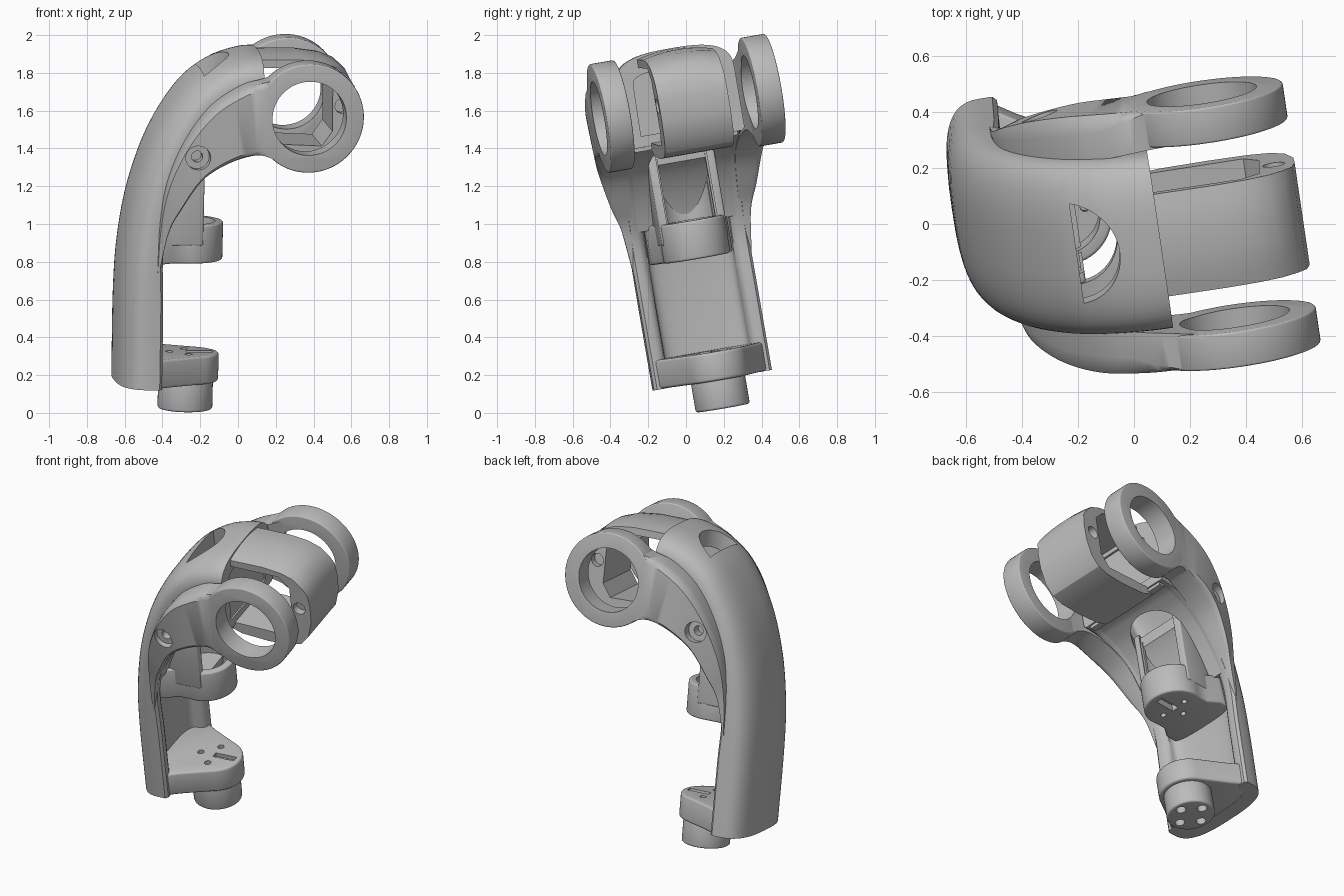
import bpy, bmesh, math
from mathutils import Matrix, Vector

if "Cube" in bpy.data.objects:
    bpy.data.objects.remove(bpy.data.objects["Cube"])

grey = bpy.data.materials.new("plain_grey")
grey.diffuse_color = (0.5, 0.5, 0.5, 1)
grey.use_nodes = True
grey.node_tree.nodes["Principled BSDF"].inputs["Base Color"].default_value = grey.diffuse_color

# the whole link is tilted; parts are built upright and symmetric in y
TILT = (Matrix.Translation((0, 0, 1)) @ Matrix.Rotation(math.radians(8.4), 4, 'Z')
        @ Matrix.Rotation(math.radians(9.8), 4, 'X') @ Matrix.Translation((0, 0.065, -1)))


def finish(name, bm):
    bmesh.ops.recalc_face_normals(bm, faces=bm.faces)
    bm.transform(TILT)
    me = bpy.data.meshes.new(name)
    bm.to_mesh(me)
    bm.free()
    me.materials.append(grey)
    ob = bpy.data.objects.new(name, me)
    bpy.context.collection.objects.link(ob)
    return ob


def loft(name, rings):
    """Skin closed rings of points and cap both ends."""
    bm = bmesh.new()
    vs = [[bm.verts.new(p) for p in r] for r in rings]
    n = len(vs[0])
    for a, b in zip(vs, vs[1:]):
        for i in range(n):
            j = (i + 1) % n
            bm.faces.new((a[i], a[j], b[j], b[i]))
    bm.faces.new(vs[0])
    bm.faces.new(vs[-1][::-1])
    return finish(name, bm)


def prism(name, pts, lo, hi, axis='Z'):
    """Extrude an outline: xy outline along z, or xz outline along y."""
    if axis == 'Z':
        return loft(name, [[(a, b, h) for a, b in pts] for h in (lo, hi)])
    return loft(name, [[(a, h, b) for a, b in pts] for h in (lo, hi)])


def arc(cx, cy, r, a0=0, a1=360, n=48):
    full = a1 - a0 == 360
    return [(cx + r * math.cos(math.radians(a0 + (a1 - a0) * i / (n if full else n - 1))),
             cy + r * math.sin(math.radians(a0 + (a1 - a0) * i / (n if full else n - 1))))
            for i in range(n)]


def box(x0, x1, y0, y1):
    return [(x0, y0), (x1, y0), (x1, y1), (x0, y1)]


def smooth_rows(rows, steps=5):
    """Catmull-Rom interpolation of rows of numbers."""
    rows = [Vector(r) for r in rows]
    out = []
    for i in range(len(rows) - 1):
        p0, p1, p2 = rows[max(i - 1, 0)], rows[i], rows[i + 1]
        p3 = rows[min(i + 2, len(rows) - 1)]
        for k in range(steps):
            t = k / steps
            out.append(0.5 * (2 * p1 + (p2 - p0) * t + (2 * p0 - 5 * p1 + 4 * p2 - p3) * t * t
                              + (3 * p1 - p0 - 3 * p2 + p3) * t ** 3))
    return out + [rows[-1]]


def cut(ob, cutters, bevel=0):
    """Subtract cutters, optionally round edges, and bake the result."""
    if bevel:
        m = ob.modifiers.new("round", 'BEVEL')
        m.width, m.segments, m.limit_method = bevel, 3, 'ANGLE'
        m.angle_limit = math.radians(40)
    for c in cutters:
        m = ob.modifiers.new("cut", 'BOOLEAN')
        m.object, m.operation, m.solver = c, 'DIFFERENCE', 'EXACT'
    bpy.context.view_layer.update()
    ev = ob.evaluated_get(bpy.context.evaluated_depsgraph_get())
    me = bpy.data.meshes.new_from_object(ev)
    ob.modifiers.clear()
    ob.data = me
    for c in cutters:
        c.hide_render = True
        helpers.add(c)


helpers = set()
AX = -0.25          # x of the lower joint axis
RX, RZ = 0.307, 1.637   # centre of the upper rings

# curved shell: outer line x, z and side edge line x, z
spine = smooth_rows([(-.632, .15, -.42, .15), (-.636, .6, -.425, .6), (-.622, .9, -.43, .9),
                     (-.572, 1.2, -.37, 1.1), (-.467, 1.5, -.27, 1.27), (-.31, 1.747, -.16, 1.37),
                     (-.15, 1.872, -.06, 1.42), (0, 1.925, 0, 1.435), (.085, 1.933, .08, 1.44)])


def shell_ring(row):
    o, e = Vector((row[0], row[1])), Vector((row[2], row[3]))
    d = (e - o).normalized()
    depth = (e - o).length

    def crown(w, top, sag, e, n=24):
        pts = []
        for i in range(n + 1):
            a = math.pi * i / n
            c, s = math.cos(a), abs(math.sin(a))
            pts.append((math.copysign(abs(c) ** e * w, c), top + sag * (1 - s ** e)))
        return pts
    lip = [(.235, depth - .025), (.25, depth - .008), (.27, depth), (.305, depth), (.32, depth - .015)]
    sec = crown(.32, 0, .165, .7) + [(-y, w) for y, w in lip[::-1]]
    sec += crown(.23, .1, .07, .65)[::-1] + lip
    return [(o.x + d.x * w, y, o.y + d.y * w) for y, w in sec]


shell = loft("curved_shell", [shell_ring(r) for r in spine])

# underside panel joining the two side edges and closing the leg channel
under = []
for r in spine:
    if r[3] > .97:
        e = Vector((r[2], r[3]))
        d = (Vector((r[0], r[1])) - e).normalized()
        a, b = e + d * .001, e + d * .06
        under.append([(a.x, -.28, a.y), (a.x, .28, a.y), (b.x, .28, b.y), (b.x, -.28, b.y)])
panel = loft("underside_panel", under)
half = arc(AX, 0, .185, -80, 80, 32)
bore = prism("bore_cutter", half, 1.0, 2.2)
cut(shell, [bore])
cut(panel, [bore])
prism("shell_end_wall", box(.03, .07, -.28, .28), 1.42, 1.84)

# motor cradle and the cup beneath it
cradle = prism("motor_cradle", box(-.42, -.2, -.18, .18), .9, 1.42)
cut(cradle, [prism("cradle_cutter", arc(AX, 0, .145), .95, 1.6)], .012)
for s in (-1, 1):
    for x in (-.33, -.23):
        prism("cradle_rib", box(x, x + .02, s * .14 - .012, s * .14 + .012), 1.0, 1.36)


def bolt_cutters(z0, z1, r, rad):
    return [prism("bolt_cutter", arc(AX + rad * math.cos(k * math.pi / 2),
                                     rad * math.sin(k * math.pi / 2), r, n=16), z0, z1)
            for k in range(4)]


# cup with a fan-shaped web running back into the leg
fan = [(-.55, -.22), (-.43, -.22), (-.36, -.175)] + arc(AX, 0, .178, -100, 100, 40) \
    + [(-.36, .175), (-.43, .22), (-.55, .22)]
cup = prism("motor_cup", fan, .805, 1.01)
cut(cup, [prism("cup_cutter", arc(AX, 0, .135), .87, 1.2),
          prism("cup_slot_cutter", box(AX - .015, -.12, -.022, .022), .7, .85)]
    + bolt_cutters(.7, .95, .017, .085), .012)

# foot plate with tapered nose, and the round joint stub
nose = [(-.56, -.27), (-.44, -.3), (-.36, -.25)] + arc(AX, 0, .172, -62, 62, 28) \
    + [(-.36, .25), (-.44, .3), (-.56, .27)]
foot = prism("foot_plate", nose, .152, .305)
cut(foot, [prism("foot_slot_cutter", box(AX, -.11, -.02, .02), .28, .4)]
    + bolt_cutters(.25, .4, .02, .09), .014)
stub = prism("joint_stub", arc(AX, 0, .145), 0, .17)
cut(stub, bolt_cutters(-.05, .06, .03, .09), .012)

# side arms with ring ends: upper x, z, lower x, z, outer y, inner y
arm_rows = smooth_rows([(-.462, .78, -.452, .78, .322, .29), (-.455, 1.05, -.41, 1.0, .35, .29),
                        (-.42, 1.28, -.35, 1.13, .395, .29), (-.33, 1.5, -.25, 1.29, .44, .29),
                        (-.2, 1.68, -.13, 1.38, .468, .3), (-.04, 1.79, 0, 1.43, .475, .32),
                        (.08, 1.83, .07, 1.435, .475, .335), (.17, 1.87, .16, 1.4, .4745, .345)])
for s, side in ((-1, "front"), (1, "back")):
    rings = []
    for ux, uz, lx, lz, yo, yi in arm_rows:
        u, l = Vector((ux, uz)), Vector((lx, lz))
        w = yo - yi

        def at(f, y):
            p = u.lerp(l, f)
            return (p.x, s * y, p.y)
        k = min(1, max(0, (.12 - ux) / .2))  # edge rounding fades out at the ring
        rings.append([at(0, yi), at(0, yo - w * .4 * k), at(.03, yo - w * .15 * k), at(.09, yo),
                      at(.93, yo), at(.98, yo - w * .08 * k), at(1, yo - w * .2 * k), at(1, yi)])
    arm = loft(side + "_arm", rings)
    ring = prism(side + "_ring", arc(RX, RZ, .292, n=72), s * .345, s * .475, 'Y')
    hole = prism("ring_cutter", arc(RX, RZ, .198, n=72), s * .25, s * .6, 'Y')
    screw = prism("screw_cutter", arc(-.278, 1.42, .065, n=28), s * .40, s * .6, 'Y')
    pin = prism("pin_cutter", arc(-.278, 1.42, .03, n=20), s * .34, s * .6, 'Y')
    cut(arm, [hole, screw, pin])
    cut(ring, [hole], .008)

# open box loop between the rings, its top crowned to follow the shell
outer = [(.02, 1.928), (.3, 1.926), (.42, 1.91), (.5, 1.88), (.555, 1.83), (.588, 1.76), (.6, 1.68),
         (.598, 1.57), (.57, 1.46), (.52, 1.4), (.44, 1.375), (.3, 1.37), (.12, 1.385), (.02, 1.425)]
inner = [(.07, 1.86), (.4, 1.855), (.47, 1.79), (.475, 1.52), (.42, 1.44), (.07, 1.455)]
frame = loft("box_loop", [[(x, y, z - (.024 * (y / .187) ** 2 if z > 1.8 else 0)) for x, z in outer]
                          for y in (-.187, -.14, -.09, -.04, .04, .09, .14, .187)])
cutters = [prism("loop_cutter", inner, -.4, .4, 'Y')]
for s in (-1, 1):
    cutters.append(prism("loop_screw_cutter", arc(.525, 1.655, .04, n=20), s * .14, s * .4, 'Y'))
cut(frame, cutters)

# clear cutters and shade
for c in helpers:
    bpy.data.objects.remove(c)
for ob in bpy.data.objects:
    ob.select_set(True)
bpy.context.view_layer.objects.active = frame
bpy.ops.object.shade_smooth_by_angle(angle=math.radians(32))
